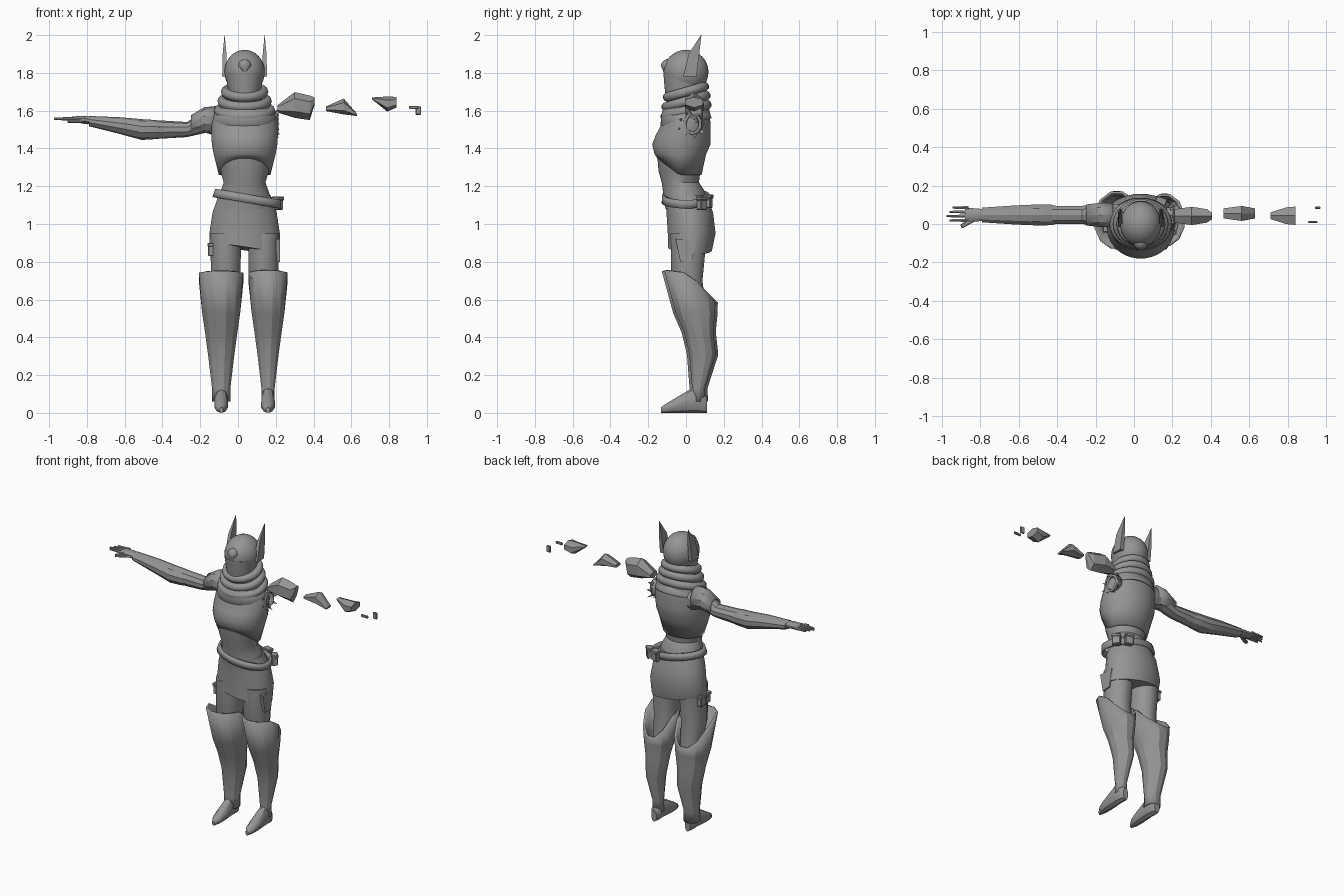
import bpy, bmesh, math
from mathutils import Vector

if "Cube" in bpy.data.objects:
    bpy.data.objects.remove(bpy.data.objects["Cube"])

grey = bpy.data.materials.new("plain_grey")
grey.use_nodes = True
grey.diffuse_color = (.3, .3, .3, 1)
shader = grey.node_tree.nodes["Principled BSDF"]
shader.inputs["Base Color"].default_value = grey.diffuse_color

centre = .035  # middle line of the body
sides = {"left": 1, "right": -1}
place_on_axis = {"z": lambda u, v, w: (u, v, w),
                 "x": lambda u, v, w: (w, u, v),
                 "y": lambda u, v, w: (u, w, v)}


def finish(name, bm, angle=35, wall=0):
    bmesh.ops.recalc_face_normals(bm, faces=bm.faces)
    mesh = bpy.data.meshes.new(name)
    bm.to_mesh(mesh)
    bm.free()
    mesh.materials.append(grey)
    obj = bpy.data.objects.new(name, mesh)
    bpy.context.collection.objects.link(obj)
    if wall:
        shell = obj.modifiers.new("wall", "SOLIDIFY")
        shell.thickness = wall
        shell.offset = -1
    bpy.ops.object.select_all(action="DESELECT")
    obj.select_set(True)
    bpy.context.view_layer.objects.active = obj
    bpy.ops.object.shade_smooth_by_angle(angle=math.radians(angle))
    return obj


def loft(name, rows, across=centre, axis="z", sides_count=16, rim=None, wall=0, angle=35):
    """Each row: place along the axis, second centre, two radii. The rim rule bends the first ring."""
    bm = bmesh.new()
    rings = []
    for along, second, radius_u, radius_v in rows:
        ring = []
        for i in range(sides_count):
            turn = math.tau * (i + .5) / sides_count
            u, v = radius_u * math.cos(turn), radius_v * math.sin(turn)
            bend = rim(u, v) if rim and not rings else 0
            point = place_on_axis[axis](across + u, second + v, along + bend)
            ring.append(bm.verts.new(point))
        rings.append(ring)
    for lower, upper in zip(rings, rings[1:]):
        for i in range(sides_count):
            j = (i + 1) % sides_count
            bm.faces.new((lower[i], lower[j], upper[j], upper[i]))
    if not wall:
        bm.faces.new(rings[0])
        bm.faces.new(rings[-1])
    return finish(name, bm, angle, wall)


def hull(name, points):
    bm = bmesh.new()
    for point in points:
        bm.verts.new(point)
    bmesh.ops.convex_hull(bm, input=bm.verts)
    return finish(name, bm, angle=25)


def ball(name, location, size):
    bm = bmesh.new()
    bmesh.ops.create_uvsphere(bm, u_segments=32, v_segments=16, radius=1)
    bmesh.ops.scale(bm, vec=size, verts=bm.verts)
    obj = finish(name, bm)
    obj.location = location
    return obj


def box(name, location, size, turn=0):
    bm = bmesh.new()
    bmesh.ops.create_cube(bm, size=1)
    bmesh.ops.scale(bm, vec=size, verts=bm.verts)
    bmesh.ops.bevel(bm, geom=bm.edges[:], offset=.004, segments=1, affect="EDGES")
    obj = finish(name, bm, angle=20)
    obj.location = location
    obj.rotation_euler.z = turn


def pouch(name, x, y, z, turn=0):
    box(name, (x, y, z), (.05, .035, .07), turn)
    box(name + "_flap", (x, y, z + .025), (.058, .043, .02), turn)


# Head, jaw and a drop-shaped muzzle
ball("head", (centre, 0, 1.805), (.107, .119, .117))
loft("jaw", [(1.62, -.01, .08, .09), (1.7, -.015, .085, .097), (1.8, -.008, .104, .113)],
     sides_count=24)
loft("muzzle", [(1.795, -.105, .006, .01), (1.84, -.105, .036, .03),
                (1.86, -.1, .028, .025), (1.873, -.095, .008, .01)],
     sides_count=12, angle=60)

# Pointed ears, four-sided blades
for side, s in sides.items():
    loft(side + "_ear", [(1.78, .02, .018, .05), (1.9, .042, .014, .04), (2, .08, .001, .002)],
         across=centre + s * .106, sides_count=4)

# Scarf: folded rolls over a loose drape, all lower at the front
for i in range(3):
    bpy.ops.mesh.primitive_torus_add(
        major_segments=32, minor_segments=10, major_radius=.1 + .018 * i, minor_radius=.026,
        location=(centre, 0, 1.7 - .05 * i), rotation=(.28, 0, 0))
    roll = bpy.context.object
    roll.name = f"scarf_roll_{i + 1}"
    roll.scale.y = 1 - .07 * i
    roll.data.materials.append(grey)
    bpy.ops.object.shade_smooth_by_angle(angle=math.radians(60))
loft("scarf_drape", [(1.52, 0, .172, .137), (1.57, 0, .165, .133), (1.62, 0, .13, .12)],
     sides_count=32, rim=lambda u, v: .3 * v, wall=.01)

# Torso: arched chest plate over the waist
loft("chest_plate", [(1.26, -.035, .137, .118), (1.37, -.03, .165, .137), (1.42, -.025, .174, .155),
                     (1.47, -.015, .177, .146), (1.53, 0, .175, .13), (1.6, .005, .155, .12),
                     (1.66, .01, .1, .095)],
     sides_count=32, rim=lambda u, v: max(0, -v) * .75, wall=.01)
loft("waist", [(1.08, 0, .15, .11), (1.17, -.01, .13, .113), (1.22, -.03, .112, .1),
               (1.28, -.035, .13, .112), (1.38, -.03, .155, .125)], sides_count=20)

# Skirt with a slanted hem and a longer flap on the left
loft("skirt", [(.87, .02, .188, .118), (.95, .03, .189, .128), (1.06, .02, .172, .125),
               (1.15, 0, .14, .112)],
     sides_count=20, rim=lambda u, v: -.15 * u - .08 * v)
hull("skirt_flap", [(x, y * width, z) for x in (.2, .222) for y in (-1, 1)
                    for width, z in ((.055, .92), (.03, .8))])

# Slanted belt and pouches
belt = loft("belt", [(-.022, 0, .186, .13), (.022, 0, .178, .126)],
            across=0, sides_count=24, wall=.014)
belt.location = (centre + .015, 0, 1.135)
belt.rotation_euler.y = .17
pouch("belt_pouch_1", .21, .085, 1.11, turn=-.8)
pouch("belt_pouch_2", .14, .118, 1.12, turn=-.3)
for i in range(2):
    pouch(f"thigh_pouch_{i + 1}", -.14, .055 * i - .015, .865, turn=math.pi / 2)

# Legs: thighs, tall boots cut low behind the knee, pointed feet
for side, s in sides.items():
    loft(side + "_thigh", [(.95, .015, .085, .1), (.7, .005, .08, .085), (.5, .05, .06, .065)],
         across=centre + s * .1, sides_count=12)
    foot_line = centre + s * .124
    loft(side + "_tall_boot", [(.74, .02, .108, .14), (.53, .05, .09, .108), (.43, .067, .075, .08),
                               (.31, .088, .058, .072), (.13, .066, .036, .035),
                               (.06, .065, .036, .04)],
         across=foot_line, sides_count=12, wall=.014, angle=25,
         rim=lambda u, v: -1.15 * max(0, v) + .1 * max(0, -v))
    # Every foot section rests on the ground, so its centre height is its radius
    loft(side + "_foot", [(y, height, width, height) for y, width, height in (
        (-.133, .01, .015), (-.1, .03, .026), (-.05, .038, .041), (.04, .036, .068),
        (.09, .034, .055), (.112, .02, .04))],
         across=foot_line, axis="y", sides_count=10)

# Whole right arm
arm = dict(axis="x", across=.047, sides_count=10, angle=25)
loft("right_upper_arm", [(-.08, 1.53, .06, .075), (-.17, 1.545, .058, .062),
                         (-.27, 1.5, .05, .04), (-.44, 1.5, .05, .05)], **arm)
loft("right_forearm", [(-.4, 1.495, .048, .04), (-.43, 1.5, .056, .05), (-.51, 1.5, .057, .055),
                       (-.62, 1.52, .052, .045), (-.79, 1.545, .04, .027)], **arm)
loft("right_shoulder_plate", [(-.11, 1.55, .066, .075), (-.18, 1.55, .066, .068),
                              (-.25, 1.525, .057, .05)], wall=.012, **arm)
loft("right_hand", [(-.77, 1.547, .03, .02), (-.82, 1.552, .036, .021),
                    (-.88, 1.556, .039, .013)], **arm)
for i in range(4):
    tip = -.975 + .015 * abs(i - 2)
    loft(f"right_finger_{i + 1}", [(-.86, 1.557, .01, .011), (tip, 1.557, .006, .006)],
         across=.085 - .022 * i, axis="x", sides_count=6)
box("right_thumb", (-.86, .008, 1.545), (.09, .022, .018), turn=.5)

# Torn left shoulder with a jagged rim
socket = Vector((.19, .035, 1.53))
loft("left_socket", [(.17, socket.z, .055, .06), (.205, socket.z, .05, .06),
                     (.215, socket.z, .042, .05)],
     axis="x", sides_count=10, wall=.012, angle=15)
spikes = 9
for i in range(spikes):
    turn = math.tau * i / spikes
    out = Vector((0, math.cos(turn), math.sin(turn)))
    along = out.cross(Vector((.014, 0, 0)))
    base = socket + out * .055
    tip = base + out * (.012 + .008 * (i % 3)) + Vector((.03, 0, 0))
    hull(f"socket_spike_{i + 1}", [base + along, base - along, base + out * .01, tip])

# Floating fragments of the left arm
shard = dict(axis="x", sides_count=6, angle=15)
loft("upper_arm_fragment", [(.21, 1.61, .04, .02), (.3, 1.63, .055, .068), (.38, 1.615, .04, .065),
                            (.405, 1.65, .02, .02)], across=.042, **shard)
loft("elbow_fragment", [(.465, 1.61, .03, .012), (.56, 1.622, .045, .042),
                        (.63, 1.578, .03, .006)], across=.055, **shard)
loft("forearm_fragment", [(.71, 1.665, .02, .005), (.79, 1.635, .05, .04),
                          (.84, 1.645, .055, .028)], across=.043, **shard)
box("finger_fragment_1", (.93, .01, 1.617), (.05, .012, .018))
box("finger_fragment_2", (.955, .085, 1.6), (.03, .012, .045))
